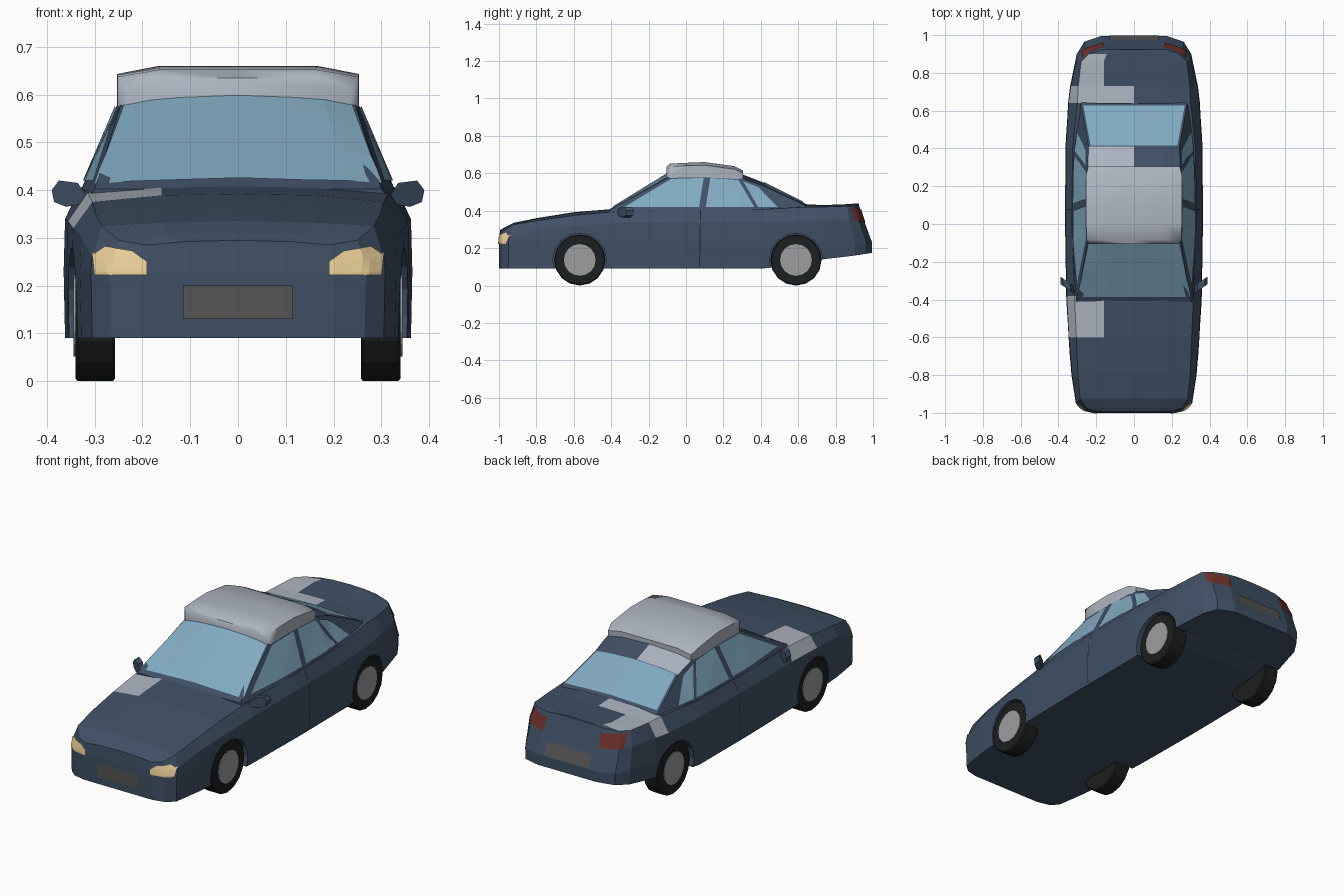
import bpy, bmesh, math
from mathutils import Vector
from mathutils.bvhtree import BVHTree

if "Cube" in bpy.data.objects:
    bpy.data.objects.remove(bpy.data.objects["Cube"])


def material(name, rgb):
    m = bpy.data.materials.new(name)
    m.diffuse_color = (*rgb, 1)
    m.use_nodes = True
    m.node_tree.nodes["Principled BSDF"].inputs["Base Color"].default_value = m.diffuse_color
    return m


PAINT = material("paint", (0.05, 0.08, 0.13))
SNOW = material("snow", (0.42, 0.46, 0.53))
GLASS = material("glass", (0.22, 0.40, 0.53))
RUBBER = material("rubber", (0.012, 0.014, 0.014))
METAL = material("metal", (0.33, 0.34, 0.35))
LAMP = material("lamp", (0.85, 0.65, 0.33))
RED = material("red_lamp", (0.16, 0.03, 0.025))
PLATE = material("plate", (0.09, 0.09, 0.09))


def finish(bm, name, *mats):
    mesh = bpy.data.meshes.new(name)
    bm.to_mesh(mesh)
    for m in mats:
        mesh.materials.append(m)
    ob = bpy.data.objects.new(name, mesh)
    bpy.context.collection.objects.link(ob)
    return ob


def loft(halves, snowy=None):
    """Mirror half sections (bottom centre to top centre), bridge and cap them."""
    bm = bmesh.new()
    rings = [[bm.verts.new(p) for p in h] +
             [bm.verts.new((-x, y, z)) for x, y, z in h[-2:0:-1]] for h in halves]
    n, size = len(halves[0]), len(rings[0])
    for a, b in zip(rings, rings[1:]):
        for i in range(size):
            j = (i + 1) % size
            bm.faces.new((a[i], a[j], b[j], b[i]))
    for r in (rings[0], rings[-1]):
        for i in range(n - 1):
            bm.faces.new([r[k] for k in dict.fromkeys((i, i + 1, (-i - 1) % size, -i % size))])
    bmesh.ops.recalc_face_normals(bm, faces=bm.faces)
    for f in bm.faces:
        if snowy and f.normal.z > 0.5 and snowy(*f.calc_center_median()):
            f.material_index = 1
    return bm


# Body sections: y low, y high, width, bottom, waist z, shoulder x, shoulder z, centre z
BODY = [
    (-1.0, -0.985, .20, .09, .25, .19, .285, .295),
    (-.985, -.96, .265, .09, .25, .25, .295, .308),
    (-.95, -.90, .305, .09, .26, .285, .325, .335),
    (-.8, -.8, .328, .09, .30, .297, .347, .36),
    (-.6, -.6, .345, .09, .32, .305, .375, .392),
    (-.38, -.38, .356, .09, .335, .315, .395, .41),
    (0, 0, .362, .09, .34, .33, .405, .41),
    (.4, .4, .36, .09, .34, .325, .407, .41),
    (.64, .64, .347, .115, .345, .30, .42, .435),
    (.73, .73, .335, .14, .35, .295, .42, .43),
    (.9, .86, .30, .16, .35, .28, .425, .435),
    (.965, .90, .26, .17, .35, .24, .425, .438),
    (.995, .925, .17, .175, .35, .16, .43, .44)]


def body_half(yb, yt, w, zb, zm, ws, zs, zt):
    inner = min(.16, ws * .6)
    pts = [(0, zb), (w, zb), (w + .003, .23), (w, zm), (ws, zs), (inner, zt - .003), (0, zt)]
    return [(x, yb + (yt - yb) * min(1, max(0, (z - .23) / .19)), z) for x, z in pts]


body_bm = loft([body_half(*s) for s in BODY], lambda x, y, z:
               x < 0 and ((-.6 < y < -.38 and x < -.16) or .64 < y < .73 or
                          (.73 < y < .9 and x < -.16)))

# Cabin sections: y, base x, rail x, rail z, centre z
CABIN = [(-.41, .31, .30, .402, .407), (-.09, .333, .245, .58, .603),
         (.1, .333, .25, .585, .61), (.3, .33, .245, .573, .595),
         (.41, .325, .24, .535, .552), (.63, .295, .28, .432, .442),
         (.66, .28, .27, .41, .42)]
cabin_bm = loft([[(0, y, .385), (wb, y, .39), (ws, y, zs), (ws * .65, y, zt - .006), (0, y, zt)]
                 for y, wb, ws, zs, zt in CABIN],
                lambda x, y, z: x < 0 and .3 < y < .41)

trees = [BVHTree.FromBMesh(b) for b in (body_bm, cabin_bm)]
body = finish(body_bm, "body", PAINT, SNOW)
finish(cabin_bm, "cabin", PAINT, SNOW)


def panel(name, corners, axis, sign, mat, nx=8, ny=6, lift=.004):
    """Quad projected along an axis onto the car's skin."""
    bl, br, tr, tl = map(Vector, corners)
    bm, grid = bmesh.new(), {}
    ray = Vector([-sign if k == axis else 0 for k in range(3)])
    for i in range(nx + 1):
        for j in range(ny + 1):
            p = bl.lerp(br, i / nx).lerp(tl.lerp(tr, i / nx), j / ny)
            start = list(p)
            start.insert(axis, 3 * sign)
            hits = [h for h in (t.ray_cast(Vector(start), ray) for t in trees) if h[0]]
            if hits:
                loc, normal, _, _ = min(hits, key=lambda h: h[3])
                grid[i, j] = bm.verts.new(loc + normal * lift)
    for i, j in list(grid):
        quad = [(i, j), (i + 1, j), (i + 1, j + 1), (i, j + 1)]
        if all(q in grid for q in quad):
            bm.faces.new([grid[q] for q in quad])
    for f in bm.faces:
        f.normal_update()
        if f.normal.dot(ray) > 0:
            f.normal_flip()
    finish(bm, name, mat)


# Windscreen, rear window and plates
panel("windscreen", [(-.298, -.385), (.298, -.385), (.238, -.097), (-.238, -.097)], 2, 1, GLASS)
panel("rear_window", [(-.23, .415), (.23, .415), (.268, .625), (-.268, .625)], 2, 1, GLASS)
panel("front_plate", [(-.115, .13), (.115, .13), (.115, .20), (-.115, .20)], 1, -1, PLATE)
panel("rear_plate", [(-.13, .235), (.13, .235), (.13, .30), (-.13, .30)], 1, 1, PLATE)

for s, side in ((1, "right"), (-1, "left")):
    # Side glass and door seam
    panel(side + "_front_window", [(-.33, .418), (.07, .418), (.095, .574), (-.08, .568)], 0, s, GLASS)
    panel(side + "_rear_window", [(.105, .418), (.365, .418), (.28, .562), (.13, .574)], 0, s, GLASS)
    panel(side + "_quarter_window", [(.385, .418), (.49, .418), (.385, .525), (.305, .556)], 0, s, GLASS)
    panel(side + "_door_seam", [(.07, .10), (.075, .10), (.08, .40), (.075, .40)], 0, s, RUBBER, 1, 8, .002)
    # Lamps
    panel(side + "_headlamp", [(s * .19, .222), (s * .298, .222), (s * .303, .268), (s * .19, .25)],
          1, -1, LAMP)
    panel(side + "_headlamp_top", [(s * .19, .25), (s * .303, .262), (s * .275, .281), (s * .22, .272)],
          1, -1, LAMP, lift=.005)
    panel(side + "_tail_lamp", [(s * .165, .335), (s * .275, .345), (s * .27, .415), (s * .155, .405)],
          1, 1, RED)
    # Wing mirror
    bm = bmesh.new()
    outline = [(.31, .375), (.335, .415), (.375, .42), (.39, .40), (.385, .375), (.36, .365)]
    face = bm.faces.new([bm.verts.new((s * x, -.36 + (x - .33) * .7, z)) for x, z in outline])
    ext = bmesh.ops.extrude_face_region(bm, geom=[face])
    moved = [v for v in ext["geom"] if isinstance(v, bmesh.types.BMVert)]
    bmesh.ops.translate(bm, verts=moved, vec=(0, .04, 0))
    bmesh.ops.recalc_face_normals(bm, faces=bm.faces)
    finish(bm, side + "_mirror", PAINT)


def cylinder(name, r, x0, x1, y, s, mat, chamfer=0):
    bpy.ops.mesh.primitive_cylinder_add(vertices=16, radius=r, depth=x1 - x0,
                                        location=(s * (x0 + x1) / 2, y, .137),
                                        rotation=(0, math.pi / 2, 0))
    ob = bpy.context.object
    ob.name = name
    if mat:
        ob.data.materials.append(mat)
    if chamfer:
        mod = ob.modifiers.new("chamfer", 'BEVEL')
        mod.width, mod.segments = chamfer, 1
    return ob


# Wheels set into cut arches
for s, side in ((1, "right"), (-1, "left")):
    for y, end in ((-.568, "front"), (.588, "rear")):
        cutter = cylinder("arch_cutter", .143, .25, .5, y, s, None)
        mod = body.modifiers.new("arch", 'BOOLEAN')
        mod.operation, mod.object, mod.solver = 'DIFFERENCE', cutter, 'EXACT'
        bpy.context.view_layer.objects.active = body
        bpy.ops.object.modifier_apply(modifier=mod.name)
        bpy.data.objects.remove(cutter)
        cylinder(f"{side}_{end}_tyre", .137, .257, .34, y, s, RUBBER, .005)
        cylinder(f"{side}_{end}_hub", .085, .30, .344, y, s, METAL)

# Snow cushion on the roof: y, half width, underside, edge z, top z
ROOF_SNOW = [(-.105, .235, .572, .612, .635), (-.085, .252, .575, .637, .652),
             (0, .253, .578, .641, .656), (.1, .253, .578, .643, .66),
             (.26, .253, .57, .622, .638), (.305, .242, .565, .60, .615)]
roof = finish(loft([[(0, y, zl + .02), (w, y, zl), (w, y, ze), (.165, y, zt), (0, y, zt)]
                    for y, w, zl, ze, zt in ROOF_SNOW]), "roof_snow", SNOW)
bpy.ops.object.select_all(action='DESELECT')
roof.select_set(True)
bpy.context.view_layer.objects.active = roof
bpy.ops.object.shade_smooth_by_angle(angle=math.radians(60))
